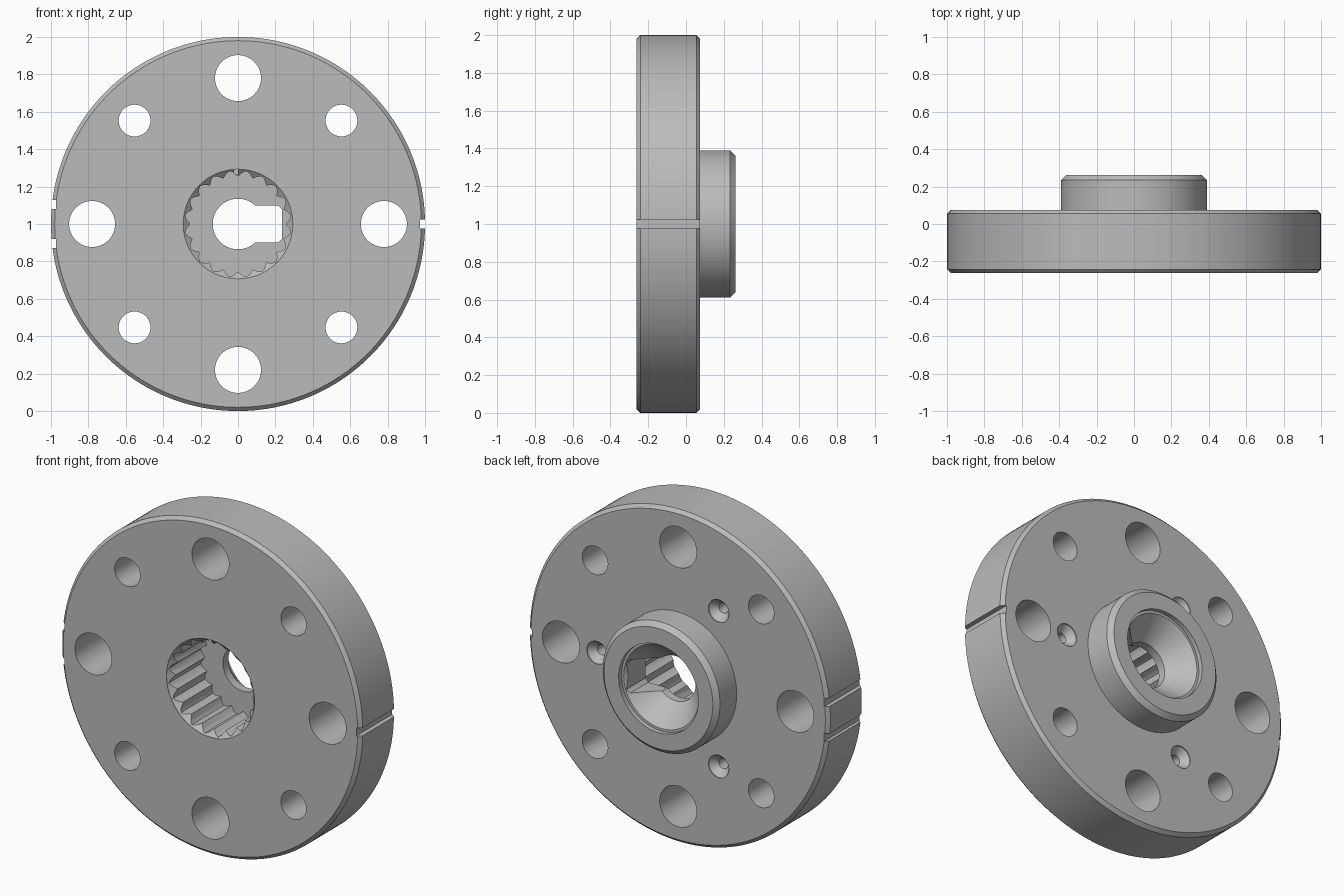
import bpy
import bmesh
from math import cos, sin, pi, radians

default = bpy.data.objects.get("Cube")
if default:
    bpy.data.objects.remove(default, do_unlink=True)

steel = bpy.data.materials.new("satin grey steel")
steel.use_nodes = True
GREY = (0.5, 0.5, 0.5, 1)
steel.diffuse_color = GREY
steel.node_tree.nodes["Principled BSDF"].inputs["Base Color"].default_value = GREY

AXIS_Z = 1.0
BACK, FACE, FRONT = 0.262, 0.075, -0.262


def circle(r, n=64):
    return [(r * cos(2 * pi * i / n), r * sin(2 * pi * i / n)) for i in range(n)]


def box(x0, x1, z0, z1):
    return [(x0, z0), (x1, z0), (x1, z1), (x0, z1)]


def loft(name, sections, x=0, z=0):
    """Solid through (outline, y) sections stacked along y."""
    bm = bmesh.new()
    rings = [[bm.verts.new((px + x, y, pz + z + AXIS_Z)) for px, pz in outline]
             for outline, y in sections]
    for a, b in zip(rings, rings[1:]):
        for i in range(len(a)):
            j = (i + 1) % len(a)
            bm.faces.new((a[i], a[j], b[j], b[i]))
    bm.faces.new(rings[0])
    bm.faces.new(rings[-1])
    bmesh.ops.recalc_face_normals(bm, faces=bm.faces)
    mesh = bpy.data.meshes.new(name)
    bm.to_mesh(mesh)
    bm.free()
    mesh.materials.append(steel)
    ob = bpy.data.objects.new(name, mesh)
    bpy.context.collection.objects.link(ob)
    return ob


def turned(name, profile, x=0, z=0, n=64):
    return loft(name, [(circle(r, n), y) for r, y in profile], x, z)


# Chamfered disc with the raised hub on its back
body = turned("flange_disc", [
    (0.98, FRONT), (1.0, FRONT + 0.02), (1.0, FACE - 0.02), (0.98, FACE),
    (0.39, FACE), (0.39, BACK - 0.028), (0.362, BACK)], n=160)

cutters = []

# Large and small through holes
for i in range(4):
    a = i * pi / 2
    cutters.append(turned("large_hole", [(0.123, -0.5), (0.123, 0.5)],
                          0.78 * cos(a), 0.78 * sin(a)))
    a += pi / 4
    cutters.append(turned("small_hole", [(0.085, -0.5), (0.085, 0.5)],
                          0.782 * cos(a), 0.782 * sin(a), 48))

# Countersunk locating dimples on the back
for i in range(3):
    a = i * radians(120)
    cutters.append(turned("dimple", [(0.03, -0.05), (0.03, 0.03), (0.068, FACE - 0.005),
                                     (0.068, 0.15)],
                          0.54 * cos(a), 0.54 * sin(a), 32))

# Toothed bore from the front, with its lead-in chamfer
TEETH = 20
spline = []
for i in range(TEETH):
    for step, r in ((0, 0.255), (0.3, 0.278), (0.5, 0.286), (0.7, 0.278)):
        a = 2 * pi * (i + step) / TEETH
        spline.append((r * cos(a), r * sin(a)))
cutters.append(loft("toothed_bore", [(spline, -0.4), (spline, 0.05)]))
cutters.append(turned("bore_chamfer", [(0.293, -0.4), (0.293, FRONT + 0.002),
                                       (0.25, FRONT + 0.04)], n=80))

# Conical recess in the hub and the keyed centre hole
cutters.append(turned("hub_recess", [(0.135, -0.05), (0.135, 0.1), (0.25, 0.235),
                                     (0.265, 0.235), (0.265, 0.4)], n=80))
key = [(0, -0.1), (0.215, -0.1), (0.235, -0.08),
       (0.235, 0.08), (0.215, 0.1), (0, 0.1)]
cutters.append(loft("key_slot", [(key, -0.04), (key, 0.45)]))

# Witness grooves across the rim
for x0, x1, z in ((0.972, 1.2, 0), (-1.2, -0.972, 0.105), (-1.2, -0.972, -0.105)):
    groove = box(x0, x1, z - 0.024, z + 0.024)
    cutters.append(loft("rim_groove", [(groove, -0.5), (groove, 0.5)]))

# Cut everything, then discard the cutters
bpy.ops.object.select_all(action='DESELECT')
body.select_set(True)
bpy.context.view_layer.objects.active = body
for cutter in cutters:
    cutter.hide_render = True
    mod = body.modifiers.new("cut", 'BOOLEAN')
    mod.operation = 'DIFFERENCE'
    mod.solver = 'EXACT'
    mod.object = cutter
    bpy.ops.object.modifier_apply(modifier=mod.name)
    bpy.data.objects.remove(cutter, do_unlink=True)

bpy.ops.object.shade_smooth_by_angle(angle=radians(25))
